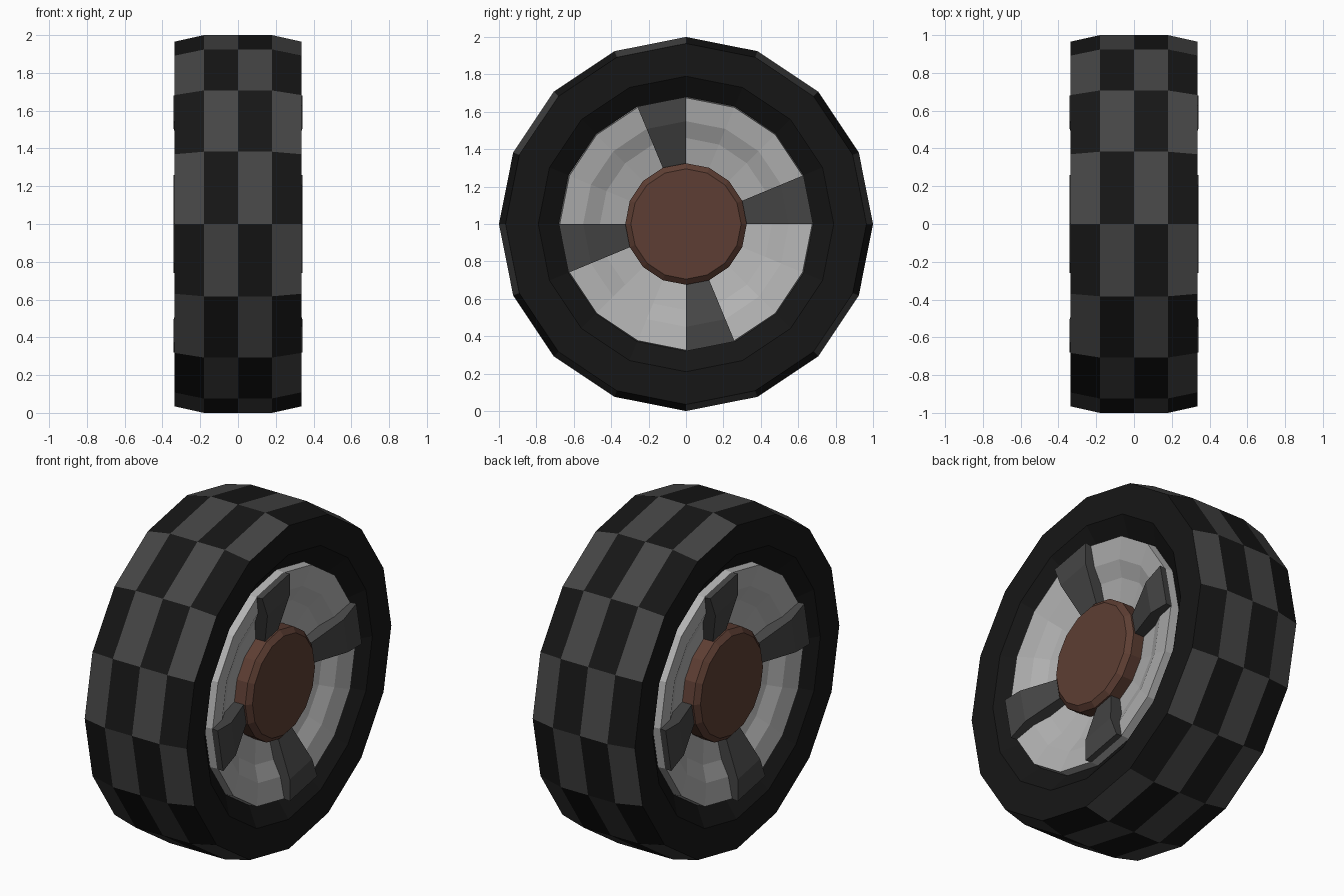
import bpy, bmesh, math
from mathutils import Matrix

if "Cube" in bpy.data.objects:
    bpy.data.objects.remove(bpy.data.objects["Cube"])

SIDES = 16
STEP = 2 * math.pi / SIDES


def material(name, rgb):
    m = bpy.data.materials.new(name)
    m.diffuse_color = (*rgb, 1)
    m.use_nodes = True
    m.node_tree.nodes["Principled BSDF"].inputs["Base Color"].default_value = m.diffuse_color
    return m


RUBBER = material("rubber", (0.008, 0.008, 0.008))
TREAD_LIGHT = material("tread_light", (0.06, 0.06, 0.06))
STEEL = material("steel", (0.45, 0.45, 0.45))
DARK_STEEL = material("dark_steel", (0.06, 0.06, 0.06))
BROWN = material("brown", (0.11, 0.048, 0.033))


def ring_point(x, r, k):
    return (x, r * math.cos(k * STEP), 1 + r * math.sin(k * STEP))


def lathe(name, profile, mats, start=0, count=SIDES, closed=False, cap=False,
          pick=None, smooth=False):
    """Sweep an (x, radius) profile around the x axle through z = 1."""
    bm = bmesh.new()
    full = count == SIDES
    rows = [[bm.verts.new(ring_point(x, r, start + k)) for x, r in profile]
            for k in range(count if full else count + 1)]
    n = len(profile)
    for k in range(count):
        a, b = rows[k], rows[(k + 1) % len(rows)]
        for j in range(n if closed else n - 1):
            j2 = (j + 1) % n
            f = bm.faces.new((a[j], b[j], b[j2], a[j2]))
            f.smooth = smooth
            if pick:
                f.material_index = pick(k, j)
    if closed and not full:
        bm.faces.new(rows[0])
        bm.faces.new(rows[-1][::-1])
    if cap:
        bm.faces.new([row[-1] for row in rows])
    bmesh.ops.recalc_face_normals(bm, faces=bm.faces)
    me = bpy.data.meshes.new(name)
    bm.to_mesh(me)
    bm.free()
    for m in mats:
        me.materials.append(m)
    ob = bpy.data.objects.new(name, me)
    bpy.context.collection.objects.link(ob)
    return ob


def other_side(ob):
    """Copy a part to the left face by a half turn about z."""
    c = ob.copy()
    c.name = ob.name + "_left"
    c.matrix_world = Matrix.Rotation(math.pi, 4, 'Z')
    bpy.context.collection.objects.link(c)


# Tyre: inward-sloping bead, sidewalls and four checkered tread bands
half = [(0.0, 1.0), (0.18, 1.0), (0.337, 0.965), (0.334, 0.79), (0.255, 0.68)]
tyre = [(-x, r) for x, r in half[:0:-1]] + half
lathe("tyre", tyre, [RUBBER, TREAD_LIGHT], closed=True,
      pick=lambda k, j: int(2 <= j <= 5 and (k + j) % 2 == 1))

# Rim: lip standing proud of the bead, then dished in towards the hub
dish = [(0.245, 0.68), (0.305, 0.675), (0.28, 0.55), (0.235, 0.46), (0.20, 0.31)]
other_side(lathe("rim_dish", dish, [STEEL]))

# Raised spokes, each one facet wide, flat near the rim
spoke = [(0.26, 0.31), (0.342, 0.55), (0.342, 0.68),
         (0.295, 0.675), (0.27, 0.55), (0.225, 0.46), (0.195, 0.31)]
for i in range(4):
    other_side(lathe(f"spoke_{i + 1}", spoke, [DARK_STEEL], start=4 * i, count=1, closed=True))

# Hub cap with bevelled edge
hub = [(0.18, 0.325), (0.275, 0.325), (0.302, 0.295)]
other_side(lathe("hub_cap", hub, [BROWN], cap=True))
